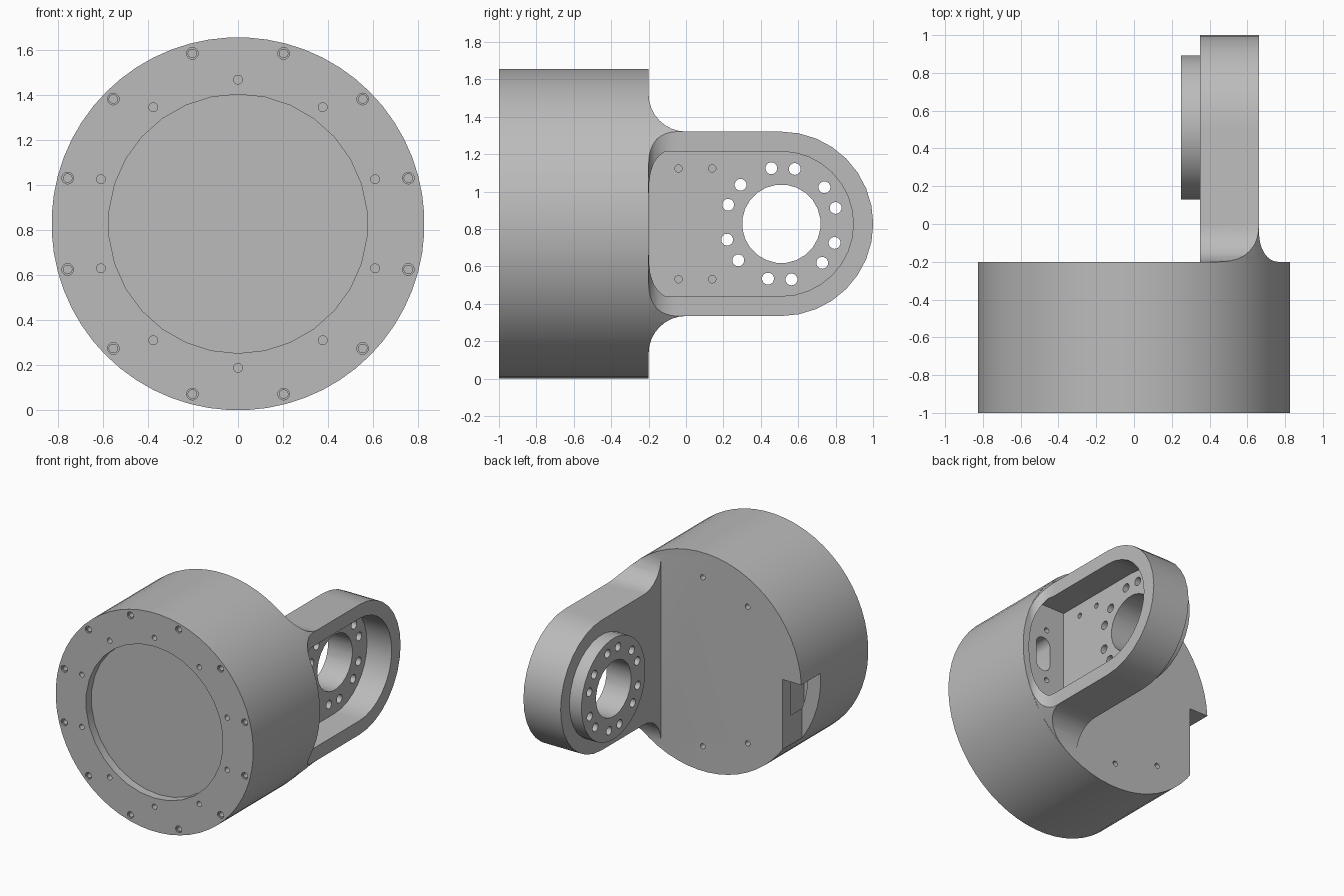
import bpy, bmesh, math
from mathutils import Vector

if "Cube" in bpy.data.objects:
    bpy.data.objects.remove(bpy.data.objects["Cube"])

ZC = 0.828          # height of the housing axis
YC = 0.508          # pivot centre of the arm
R_BODY = 0.828
R_ARM = 0.493

grey = bpy.data.materials.new("plain_grey")
grey.diffuse_color = (0.5, 0.5, 0.5, 1)
grey.use_nodes = True
grey.node_tree.nodes["Principled BSDF"].inputs["Base Color"].default_value = grey.diffuse_color


def to3d(axis, a, b, t):
    """Place profile point (a, b) at distance t along an axis."""
    return {"X": Vector((t, a, b)), "Y": Vector((a, t, b)), "Z": Vector((a, b, t))}[axis]


def arc(cx, cy, r, a0, a1, n, ry=None):
    ry = ry or r
    return [(cx + r * math.cos(math.radians(a0 + (a1 - a0) * i / n)),
             cy + ry * math.sin(math.radians(a0 + (a1 - a0) * i / n))) for i in range(n + 1)]


def circle(cx, cy, r, n):
    return arc(cx, cy, r, 180 / n, 360 + 180 / n, n)[:-1]


def solid(name, prisms):
    """One object from prisms given as (axis, profile, start, end)."""
    bm = bmesh.new()
    for axis, profile, t0, t1 in prisms:
        lo = [bm.verts.new(to3d(axis, a, b, t0)) for a, b in profile]
        hi = [bm.verts.new(to3d(axis, a, b, t1)) for a, b in profile]
        bm.faces.new(lo)
        bm.faces.new(hi)
        for i in range(len(lo)):
            j = (i + 1) % len(lo)
            bm.faces.new((lo[i], lo[j], hi[j], hi[i]))
    bmesh.ops.recalc_face_normals(bm, faces=bm.faces)
    me = bpy.data.meshes.new(name)
    bm.to_mesh(me)
    bm.free()
    me.materials.append(grey)
    ob = bpy.data.objects.new(name, me)
    bpy.context.collection.objects.link(ob)
    return ob


def combine(ob, operation, tool):
    bpy.context.view_layer.objects.active = ob
    mod = ob.modifiers.new("cut", "BOOLEAN")
    mod.operation, mod.solver, mod.object = operation, "EXACT", tool
    bpy.ops.object.modifier_apply(modifier=mod.name)
    bpy.data.objects.remove(tool, do_unlink=True)


def rect(a0, a1, b0, b1):
    return [(a0, b0), (a1, b0), (a1, b1), (a0, b1)]


def on_ring(r, deg, cx=0.0):
    return cx + r * math.cos(math.radians(deg)), ZC + r * math.sin(math.radians(deg))


# Round housing
body = solid("bracket_body", [("Y", circle(0, ZC, R_BODY, 60), -1.0, -0.2)])

# Arm: rounded end, flared where it meets the housing
side = arc(YC, ZC, R_ARM, -90, 90, 16)
side += arc(0, ZC + R_ARM + 0.2, 0.2, 270, 180, 8) + [(-0.25, ZC + R_ARM + 0.2)]
side += [(-0.25, ZC - R_ARM - 0.2)] + arc(0, ZC - R_ARM - 0.2, 0.2, 180, 90, 8)
arm = solid("arm", [("X", side, 0.35, 0.9)])
plan = [(0.3, -0.3), (0.3, 1.1), (0.662, 1.1)] + arc(0.762, -0.05, 0.1, 180, 270, 8, 0.15)
plan += [(0.8, -0.21), (0.8, -0.3)]
combine(arm, "INTERSECT", solid("arm_plan", [("Z", plan, -0.2, 1.9)]))
combine(arm, "INTERSECT", solid("arm_limit", [("Y", circle(0, ZC, 0.8265, 60), -0.4, 1.2)]))

# Pivot boss on the inner side of the arm
combine(arm, "UNION", solid("boss", [("X", circle(YC + 0.004, ZC, 0.383, 32), 0.25, 0.4)]))
combine(body, "UNION", arm)

# Pocket in the outer side of the arm
pocket = solid("pocket", [("X", arc(YC, ZC, 0.387, -90, 90, 16)
                           + [(-0.21, ZC + 0.387), (-0.21, ZC - 0.387)], 0.455, 0.95)])
combine(pocket, "INTERSECT", solid("pocket_limit", [("Y", circle(0, ZC, 0.775, 64), -0.4, 1.2)]))
combine(body, "DIFFERENCE", pocket)

# Front recess, side notch and screw counterbores
cuts = [("Y", circle(0, ZC, 0.575, 30), -1.1, -0.936),
        ("X", rect(-0.43, -0.1, -0.1, ZC + 0.045), -1.0, -0.67)]
outer = [on_ring(0.783, 15 + 30 * i) for i in range(12)]
cuts += [("Y", circle(x, z, 0.026, 14), -1.05, -0.988) for x, z in outer]
combine(body, "DIFFERENCE", solid("large_cuts", cuts))

# Bore, bolt holes, cable slot and the hollow behind the notch
cuts = [("X", circle(YC + 0.002, ZC, 0.21, 24), 0.1, 0.6),
        ("Y", arc(0, ZC, 0.72, 130, 230, 20), -0.75, -0.3)]
for k in range(6):
    for d in (-12, 12):
        y, z = on_ring(0.302, 28.3 + 60 * k + d, YC + 0.002)
        cuts.append(("X", circle(y, z, 0.032, 14), 0.1, 0.6))
for y in (-0.04, 0.14):
    for s in (-1, 1):
        cuts.append(("X", circle(y, ZC + s * 0.296, 0.02, 12), 0.41, 0.6))
cuts += [("Y", circle(x, z, 0.019, 12), -1.05, -0.93) for x, z in outer]
for i in range(10):
    x, z = on_ring(0.64, 18 + 36 * i)
    cuts.append(("Y", circle(x, z, 0.02, 12), -1.05, -0.93))
for deg in (90, 126, -90, -126, 18, -18):
    x, z = on_ring(0.64, deg)
    cuts.append(("Y", circle(x, z, 0.02, 12), -0.3, -0.1))
slot = arc(0.64, ZC + 0.07, 0.062, 0, 180, 8) + arc(0.64, ZC - 0.07, 0.062, 180, 360, 8)
cuts.append(("Y", slot, -0.5, -0.15))
combine(body, "DIFFERENCE", solid("small_cuts", cuts))

# Smooth curved walls, crisp edges
bpy.ops.object.select_all(action="DESELECT")
body.select_set(True)
bpy.context.view_layer.objects.active = body
bpy.ops.object.shade_smooth_by_angle(angle=math.radians(32))
